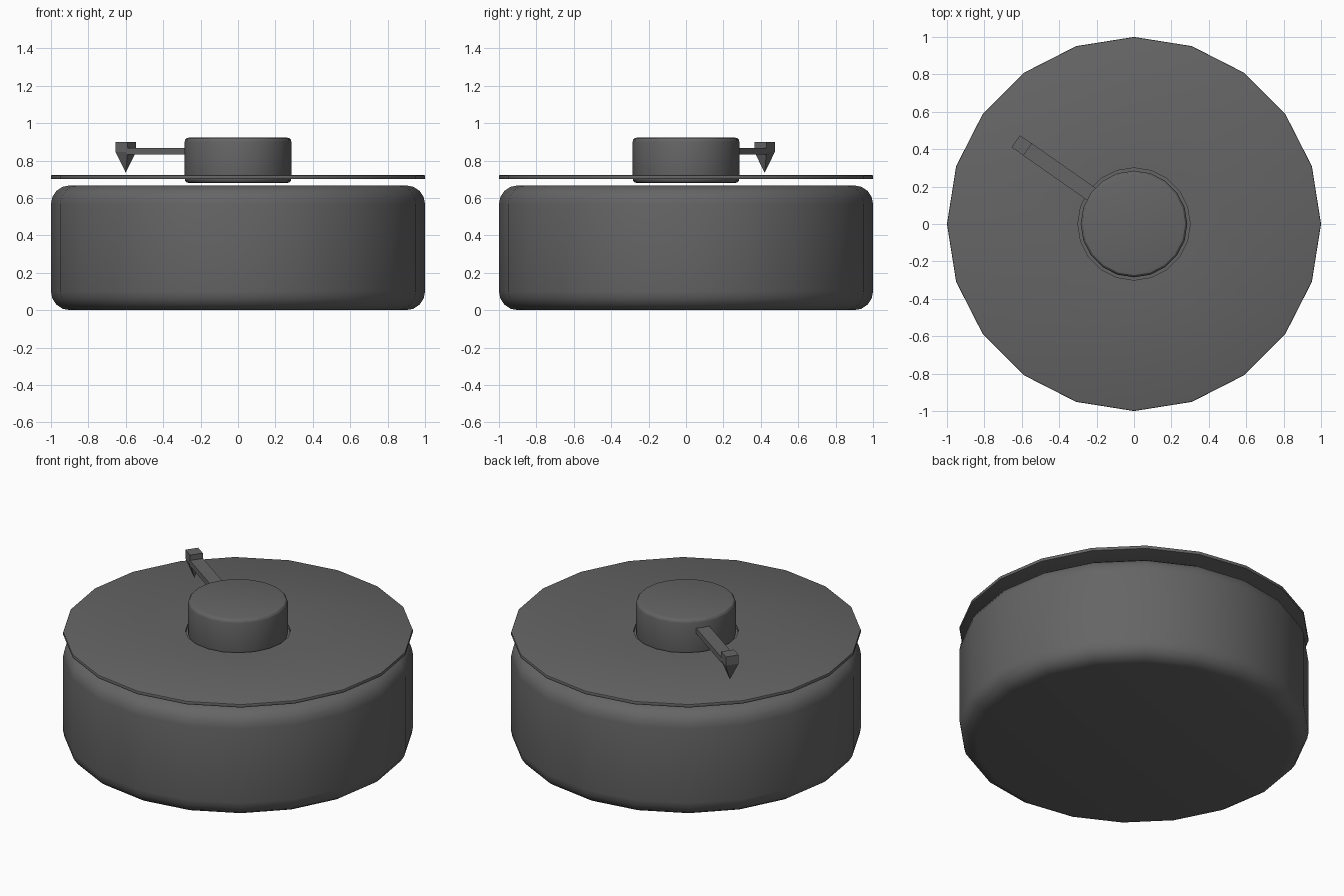
import bpy, bmesh, math
from mathutils import Vector, Matrix

if "Cube" in bpy.data.objects:
    bpy.data.objects.remove(bpy.data.objects["Cube"])

SIDES = 20
grey = bpy.data.materials.new("dark_grey")
grey.diffuse_color = (0.13, 0.13, 0.13, 1)
grey.use_nodes = True
grey.node_tree.nodes["Principled BSDF"].inputs["Base Color"].default_value = grey.diffuse_color


def finish(name, bm, angle=30):
    bmesh.ops.recalc_face_normals(bm, faces=bm.faces)
    me = bpy.data.meshes.new(name)
    bm.to_mesh(me)
    bm.free()
    me.materials.append(grey)
    ob = bpy.data.objects.new(name, me)
    bpy.context.collection.objects.link(ob)
    if angle:
        bpy.ops.object.select_all(action='DESELECT')
        ob.select_set(True)
        bpy.context.view_layer.objects.active = ob
        bpy.ops.object.shade_smooth_by_angle(angle=math.radians(angle))
    return ob


def rounded(r, z0, z1, b, seg):
    """Profile points of a drum side with rounded corners, bottom to top."""
    arc = [i * math.pi / 2 / seg for i in range(seg + 1)]
    low = [(r - b + b * math.sin(a), z0 + b - b * math.cos(a)) for a in arc]
    return low + [(x, z0 + z1 - z) for x, z in reversed(low)]


def lathe(name, profile, closed=False):
    """Spin a profile; a closed one makes a ring, an open one gets caps."""
    bm = bmesh.new()
    rings = [[bm.verts.new((r * math.cos(t), r * math.sin(t), z))
              for t in (2 * math.pi * i / SIDES for i in range(SIDES))]
             for r, z in profile]
    pairs = list(zip(rings, rings[1:]))
    if closed:
        pairs.append((rings[-1], rings[0]))
    else:
        bm.faces.new(rings[0])
        bm.faces.new(rings[-1])
    for a, b in pairs:
        for i in range(SIDES):
            j = (i + 1) % SIDES
            bm.faces.new((a[i], a[j], b[j], b[i]))
    return finish(name, bm)


# Drum base, thin ring plate and centre knob
lathe("base", rounded(1.0, 0.0, 0.667, 0.1, 4))
lathe("plate", [(0.3, 0.70)] + rounded(1.0, 0.70, 0.722, 0.006, 2) + [(0.3, 0.722)], True)
lathe("knob", rounded(0.285, 0.68, 0.922, 0.022, 3))

# Arm reaching out from the knob
frame = Matrix.Rotation(math.radians(145), 4, 'Z')
bm = bmesh.new()
bmesh.ops.create_cube(bm, size=1, matrix=frame @ Matrix.Translation((0.475, 0, 0.849))
                      @ Matrix.Diagonal((0.45, 0.08, 0.034, 1)))
finish("arm", bm, 0)

# Needle head: square block tapering to a point
bm = bmesh.new()
head = [[bm.verts.new(frame @ Vector((0.733 + sx * 0.039, sy * 0.039, z)))
         for sx, sy in ((-1, -1), (1, -1), (1, 1), (-1, 1))] for z in (0.845, 0.9)]
tip = bm.verts.new(frame @ Vector((0.733, 0, 0.735)))
bm.faces.new(head[1])
for i in range(4):
    j = (i + 1) % 4
    bm.faces.new((head[0][i], head[0][j], head[1][j], head[1][i]))
    bm.faces.new((tip, head[0][j], head[0][i]))
finish("needle_head", bm, 0)
